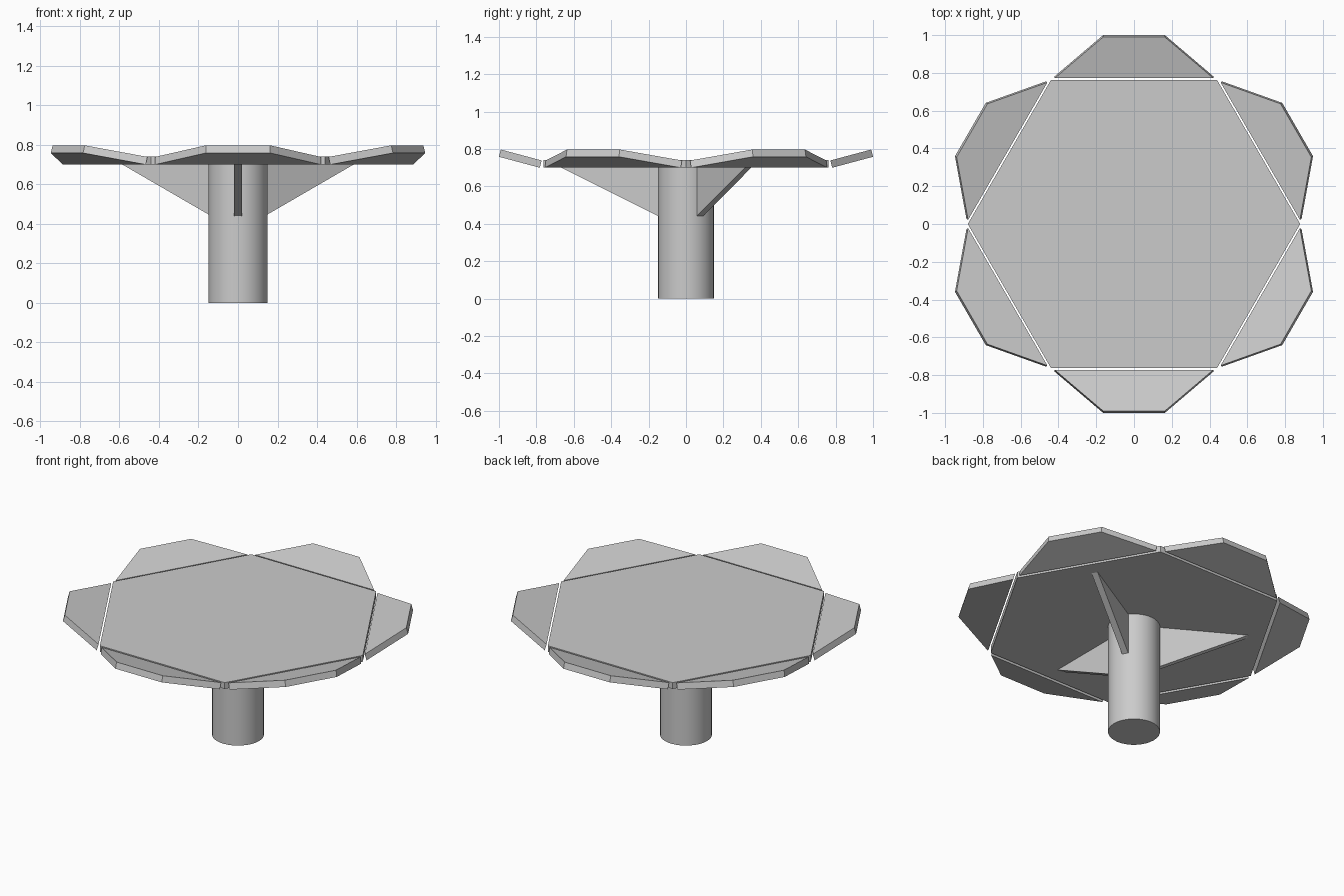
import bpy, bmesh, math
from mathutils import Matrix, Vector

if "Cube" in bpy.data.objects:
    bpy.data.objects.remove(bpy.data.objects["Cube"])


def add_prism(name, profile, offset, matrix=Matrix()):
    """Extrude a flat outline by an offset vector, then place it."""
    bm = bmesh.new()
    face = bm.faces.new([bm.verts.new(p) for p in profile])
    new = bmesh.ops.extrude_face_region(bm, geom=[face])["geom"]
    bmesh.ops.translate(bm, vec=Vector(offset),
                        verts=[g for g in new if isinstance(g, bmesh.types.BMVert)])
    bmesh.ops.recalc_face_normals(bm, faces=bm.faces)
    mesh = bpy.data.meshes.new(name)
    bm.to_mesh(mesh)
    bm.free()
    obj = bpy.data.objects.new(name, mesh)
    bpy.context.collection.objects.link(obj)
    obj.matrix_world = matrix
    return obj


def turn(degrees):
    return Matrix.Rotation(math.radians(degrees), 4, 'Z')


TOP_Z, THICK = 0.70, 0.04

# Column
bpy.ops.mesh.primitive_cylinder_add(vertices=32, radius=0.15, depth=TOP_Z,
                                    location=(0, 0, TOP_Z / 2))
bpy.context.object.name = "column"
bpy.ops.object.shade_smooth_by_angle(angle=math.radians(30))

# Hexagonal table top
hexagon = [(0.88 * math.cos(math.radians(a)), 0.88 * math.sin(math.radians(a)), TOP_Z)
           for a in range(0, 360, 60)]
add_prism("table_top", hexagon, (0, 0, THICK))

# Six raised flaps, hinged along the hexagon sides
flap = [(-0.42, 0, 0), (0.42, 0, 0), (0.163, 0.226, 0), (-0.163, 0.226, 0)]
tilt = Matrix.Translation((0, 0.782, TOP_Z)) @ Matrix.Rotation(math.radians(15), 4, 'X')
for i in range(6):
    add_prism(f"flap_{i + 1}", flap, (0, 0, THICK), turn(60 * i) @ tilt)

# Three triangular braces under the top
brace = [(0.147, -0.019, 0.44), (0.665, -0.019, TOP_Z), (0.147, -0.019, TOP_Z)]
for i, angle in enumerate((30, 150, 270)):
    add_prism(f"brace_{i + 1}", brace, (0, 0.038, 0), turn(angle))
